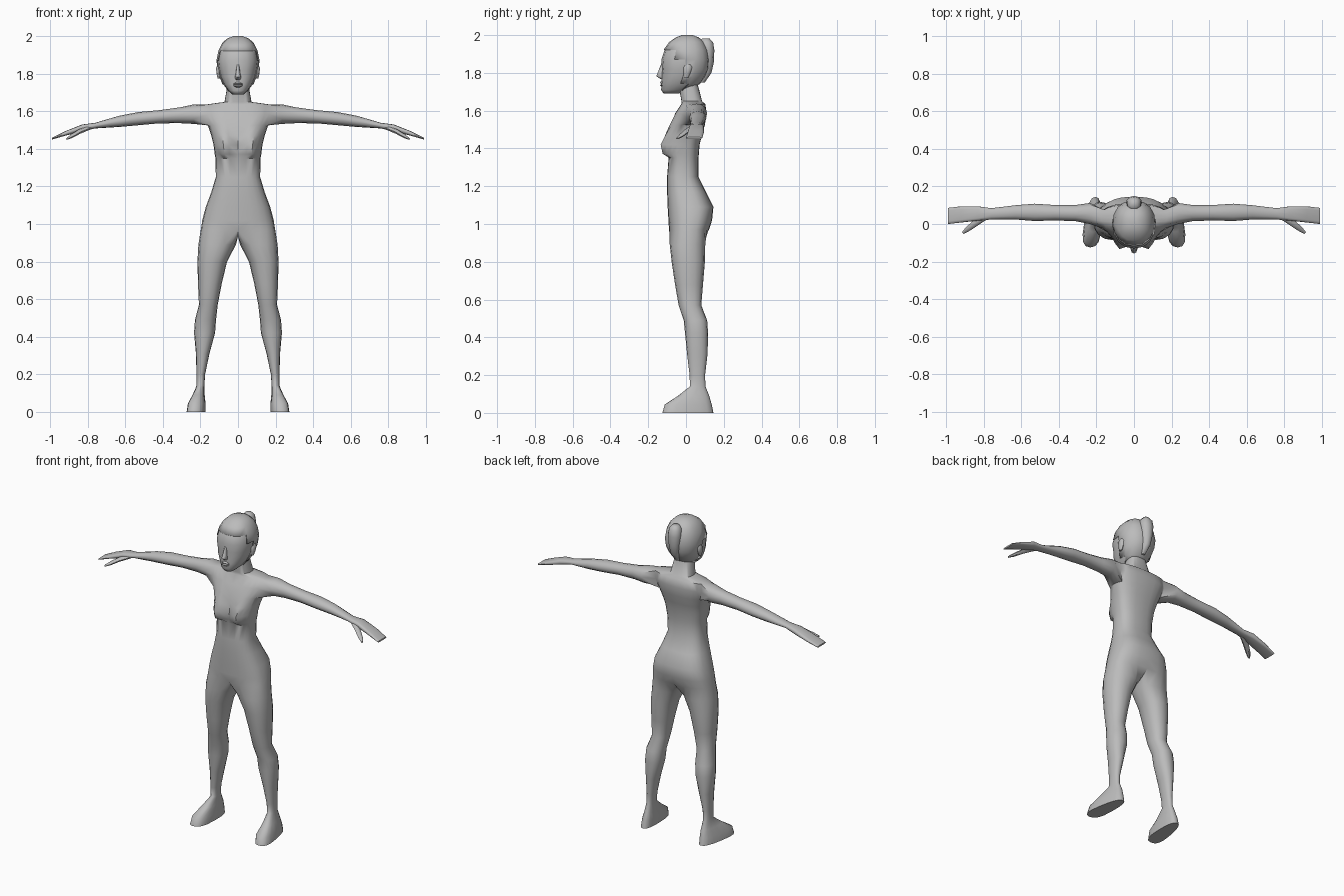
import bpy, bmesh, math
from mathutils import Vector

grey = bpy.data.materials.new("plain_grey")
grey.diffuse_color = (0.5, 0.5, 0.5, 1)


def spow(v, p):
    return math.copysign(abs(v) ** p, v)


def bridge(bm, a, b):
    n = len(a)
    for i in range(n):
        j = (i + 1) % n
        bm.faces.new((a[i], a[j], b[j], b[i]))


def finish(name, bm, angle=50, mirror=False):
    if mirror:
        bmesh.ops.mirror(bm, geom=bm.verts[:] + bm.edges[:] + bm.faces[:],
                         axis='X', merge_dist=0.0005)
    bmesh.ops.recalc_face_normals(bm, faces=bm.faces)
    me = bpy.data.meshes.new(name)
    bm.to_mesh(me)
    bm.free()
    me.materials.append(grey)
    me.shade_smooth()
    me.set_sharp_from_angle(angle=math.radians(angle))
    ob = bpy.data.objects.new(name, me)
    bpy.context.collection.objects.link(ob)
    return ob


def z_loft(bm, rings, n=16, p=0.85, cx=0):
    """Stack of closed rings given as (z, half width, front y, back y)."""
    loops = []
    for z, hw, f, b in rings:
        c, d = (f + b) / 2, (b - f) / 2
        loops.append([bm.verts.new((cx + hw * spow(math.sin(t), p),
                                    c - d * spow(math.cos(t), p), z))
                      for t in (math.tau * i / n for i in range(n))])
    for a, b in zip(loops, loops[1:]):
        bridge(bm, a, b)
    bm.faces.new(loops[0])
    bm.faces.new(loops[-1])


# ---- body: half torso, then leg and arm grown from its openings, mirrored
bm = bmesh.new()
# z, half width, front y, back y, chest fullness
TORSO = [(0.97, 0.198, -0.09, 0.122, 0), (1.02, 0.19, -0.093, 0.138, 0),
         (1.09, 0.172, -0.097, 0.145, 0), (1.17, 0.142, -0.1, 0.105, 0),
         (1.25, 0.118, -0.1, 0.066, 0), (1.35, 0.12, -0.092, 0.066, 0),
         (1.372, 0.124, -0.088, 0.068, 0.75), (1.42, 0.13, -0.085, 0.072, 1),
         (1.47, 0.142, -0.083, 0.085, 0.65), (1.525, 0.16, -0.078, 0.1, 0.2),
         (1.585, 0.182, -0.058, 0.11, 0), (1.635, 0.178, -0.025, 0.102, 0),
         (1.65, 0.072, -0.024, 0.085, 0), (1.74, 0.056, -0.04, 0.062, 0)]
rows = []
for z, hw, f, b, full in TORSO:
    c, d = (f + b) / 2, (b - f) / 2
    row = []
    for i in range(13):
        t = math.pi * i / 12
        x = hw * max(math.sin(t), 0) ** 0.75 if 0 < i < 12 else 0
        y = c - d * spow(math.cos(t), 0.75)
        if i < 6:
            y -= 0.058 * full * math.exp(-((x - 0.072) / 0.042) ** 2)
        row.append(bm.verts.new((x, y, z)))
    rows.append(row)
ARM_ROW = 9
for r in range(len(rows) - 1):
    for i in range(12):
        if r in (ARM_ROW, ARM_ROW + 1) and 4 <= i < 8:
            continue
        bm.faces.new((rows[r][i], rows[r][i + 1], rows[r + 1][i + 1], rows[r + 1][i]))
bm.faces.new(rows[-1])

# leg: z, centre x, centre y, radius x, radius y
LEG = [(0.89, 0.111, 0.008, 0.1, 0.094), (0.8, 0.137, 0.012, 0.079, 0.088),
       (0.68, 0.15, 0.016, 0.063, 0.074), (0.57, 0.158, 0.021, 0.05, 0.06),
       (0.49, 0.173, 0.05, 0.056, 0.062), (0.42, 0.178, 0.056, 0.056, 0.061),
       (0.31, 0.188, 0.06, 0.036, 0.054), (0.2, 0.198, 0.06, 0.023, 0.041),
       (0.14, 0.2, 0.062, 0.021, 0.041), (0.09, 0.208, 0.04, 0.03, 0.083),
       (0.045, 0.216, 0.012, 0.043, 0.124), (0, 0.219, 0.01, 0.046, 0.135)]
crotch = [bm.verts.new((0, y, 0.932)) for y in (0.07, 0.015, -0.045)]
prev = rows[0] + crotch
for z, cx, cy, rx, ry in LEG:
    loop = []
    foot = z < 0.1
    for k in range(16):
        t = math.radians((k - 6) * 22.5)
        p = 0.75 if foot else 0.9
        x, y = rx * spow(math.cos(t), p), ry * spow(math.sin(t), p)
        if foot:  # toes wider and turned outwards
            x = x * (1 - 1.6 * y) - 0.1 * y
        loop.append(bm.verts.new((cx + x, cy + y, z)))
    bridge(bm, prev, loop)
    prev = loop
bm.faces.new(prev)

# arm: x, centre z, radius z, centre y, radius y
ARM = [(0.235, 1.585, 0.052, 0.056, 0.056), (0.31, 1.579, 0.042, 0.058, 0.043),
       (0.42, 1.571, 0.035, 0.06, 0.041), (0.53, 1.561, 0.035, 0.062, 0.046),
       (0.63, 1.547, 0.03, 0.062, 0.038), (0.76, 1.524, 0.015, 0.054, 0.03),
       (0.83, 1.512, 0.018, 0.056, 0.038), (0.92, 1.482, 0.012, 0.051, 0.043),
       (0.99, 1.455, 0.005, 0.043, 0.043)]
low, mid, top = rows[ARM_ROW:ARM_ROW + 3]
prev = low[4:9] + [mid[8]] + top[8:3:-1] + [mid[4]]
for x, cz, rz, cy, ry in ARM:
    p = 0.6 if x > 0.8 else 0.95
    loop = []
    for k in range(12):
        t = math.radians(210 + 30 * k)
        loop.append(bm.verts.new((x, cy + ry * spow(math.cos(t), p),
                                  cz + rz * spow(math.sin(t), p))))
    bridge(bm, prev, loop)
    prev = loop
bm.faces.new(prev)
bmesh.ops.delete(bm, geom=[v for v in bm.verts if not v.link_faces], context='VERTS')
finish("body", bm, 55, mirror=True)

# ---- thumbs
bm = bmesh.new()
prev = None
for x, y, z, r in [(0.78, 0.045, 1.518, 0.016), (0.845, 0.004, 1.492, 0.017),
                   (0.885, -0.026, 1.468, 0.014), (0.912, -0.048, 1.453, 0.006)]:
    side = Vector((0.6, 0.8, 0)) * r
    loop = [bm.verts.new(Vector((x, y, z)) + side * math.cos(t)
                         + Vector((0, 0, 0.75 * r * math.sin(t))))
            for t in (math.tau * k / 6 for k in range(6))]
    if prev:
        bridge(bm, prev, loop)
    else:
        bm.faces.new(loop)
    prev = loop
bm.faces.new(prev)
finish("thumbs", bm, mirror=True)

# ---- head
HEAD = [(1.69, 0.03, -0.118, -0.04), (1.71, 0.052, -0.132, 0.02),
        (1.745, 0.078, -0.128, 0.07), (1.785, 0.094, -0.13, 0.1),
        (1.82, 0.103, -0.126, 0.115), (1.87, 0.11, -0.13, 0.12),
        (1.92, 0.1, -0.114, 0.112), (1.96, 0.08, -0.085, 0.092),
        (1.983, 0.056, -0.052, 0.066), (1.995, 0.025, -0.02, 0.035)]
bm = bmesh.new()
z_loft(bm, HEAD)
finish("head", bm, 60)

# ---- hair: the crown and back of the head, thickened, with a stepped hairline
bm = bmesh.new()
z_loft(bm, HEAD)
face_side = []
for f in bm.faces:
    c = f.calc_center_median()
    line = -0.02 if c.z < 1.88 else -0.02 - (c.z - 1.88) * 1.6
    if c.z < 1.72 or c.y < line:
        face_side.append(f)
bmesh.ops.delete(bm, geom=face_side, context='FACES')
hair = finish("hair", bm, 60)
shell = hair.modifiers.new("thickness", 'SOLIDIFY')
shell.thickness, shell.offset = 0.005, 1

# ---- rolled twist of hair down the back of the head
bm = bmesh.new()
z_loft(bm, [(1.75, 0.01, 0.05, 0.1), (1.8, 0.026, 0.06, 0.135),
            (1.86, 0.036, 0.06, 0.148), (1.92, 0.042, 0.07, 0.15),
            (1.96, 0.036, 0.07, 0.144), (1.982, 0.018, 0.085, 0.125)], 10)
finish("hair_twist", bm, 60)

# ---- nose and lips
bm = bmesh.new()
z_loft(bm, [(1.768, 0.012, -0.136, -0.11), (1.782, 0.017, -0.157, -0.11),
            (1.8, 0.012, -0.15, -0.11), (1.85, 0.006, -0.131, -0.11)], 8)
finish("nose", bm, 60)
bm = bmesh.new()
z_loft(bm, [(1.728, 0.014, -0.131, -0.11), (1.735, 0.024, -0.137, -0.11),
            (1.741, 0.026, -0.131, -0.11), (1.747, 0.024, -0.138, -0.11),
            (1.756, 0.01, -0.132, -0.11)], 8)
finish("lips", bm, 40)

# ---- ears
bm = bmesh.new()
z_loft(bm, [(1.775, 0.006, -0.01, 0.012), (1.8, 0.012, -0.014, 0.024),
            (1.83, 0.015, -0.014, 0.034), (1.845, 0.008, -0.004, 0.026)], 8, cx=0.102)
finish("ears", bm, mirror=True)
